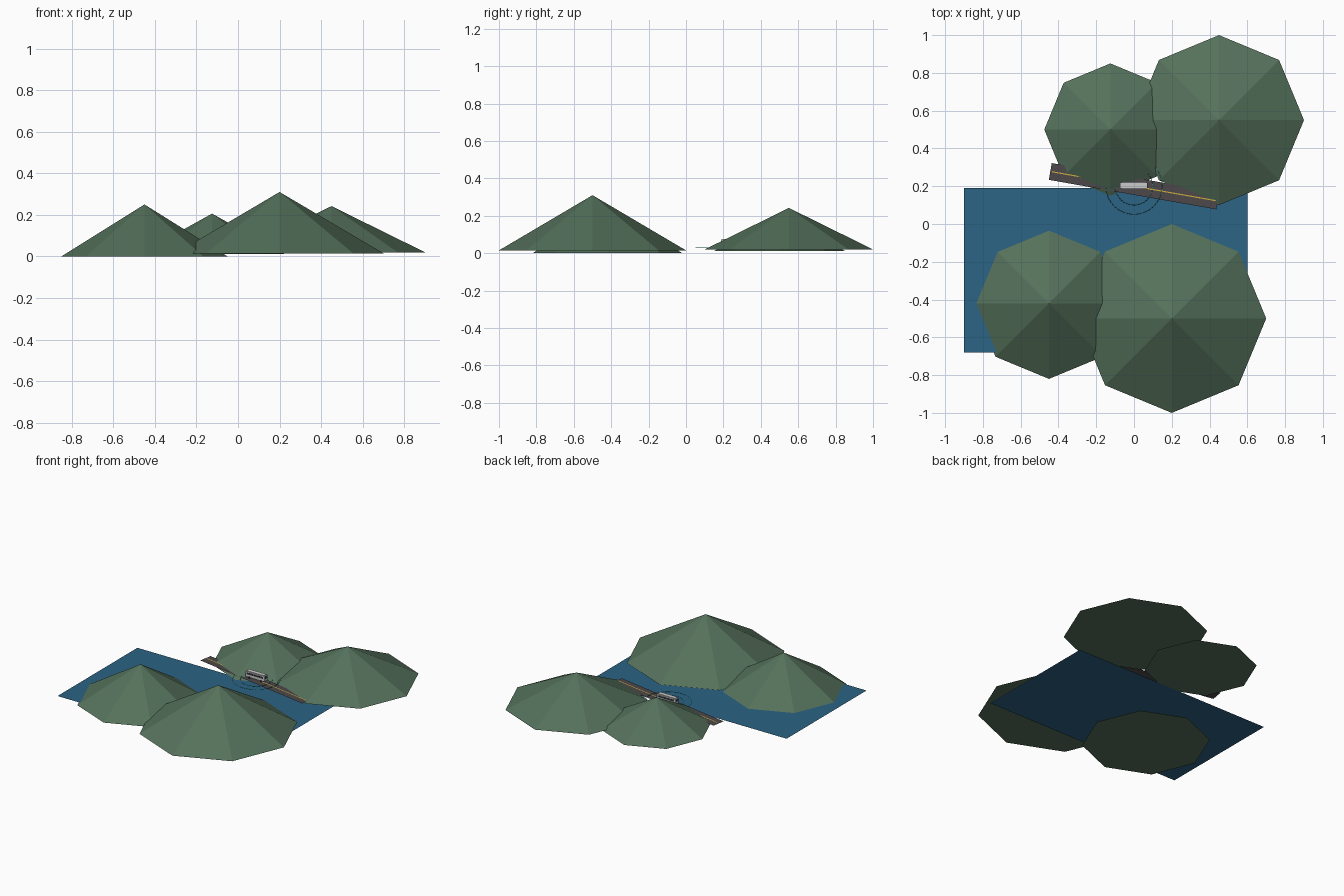
import bpy, math

if "Cube" in bpy.data.objects:
    bpy.data.objects.remove(bpy.data.objects["Cube"])


def material(name, rgb):
    m = bpy.data.materials.new(name)
    m.diffuse_color = (*rgb, 1)
    m.use_nodes = True
    m.node_tree.nodes["Principled BSDF"].inputs["Base Color"].default_value = m.diffuse_color
    return m


GREEN = material("hill_green", (0.09, 0.165, 0.105))
BLUE = material("water_blue", (0.025, 0.125, 0.23))
ASPHALT = material("asphalt", (0.075, 0.065, 0.07))
YELLOW = material("line_yellow", (0.6, 0.42, 0.05))
WHITE = material("bus_white", (0.65, 0.65, 0.66))
DARK = material("dark", (0.03, 0.035, 0.04))
TEAL = material("ring_teal", (0.03, 0.3, 0.32))


def finish(name, mat):
    o = bpy.context.object
    o.name = name
    o.data.materials.append(mat)
    return o


def plane(name, loc, size, mat, angle=0):
    bpy.ops.mesh.primitive_plane_add(size=1, location=loc, rotation=(0, 0, angle))
    o = finish(name, mat)
    o.scale = (*size, 1)


def box(name, loc, size, mat):
    bpy.ops.mesh.primitive_cube_add(size=1, location=loc)
    o = finish(name, mat)
    o.scale = size


# Four eight-sided hills: x, y, radius, base z, peak z
hills = [(-0.45, -0.42, 0.40, 0.0, 0.25),
         (0.20, -0.50, 0.50, 0.015, 0.31),
         (-0.125, 0.50, 0.35, 0.011, 0.206),
         (0.45, 0.55, 0.45, 0.02, 0.242)]
for i, (x, y, r, z0, z1) in enumerate(hills):
    bpy.ops.mesh.primitive_cone_add(vertices=8, radius1=r, radius2=0, depth=z1 - z0,
                                    location=(x, y, (z0 + z1) / 2))
    finish(f"hill_{i + 1}", GREEN)

# Lake sheet
plane("water", (-0.15, -0.245, 0.0095), (1.5, 0.87), BLUE)

# Slanted road with centre line
tilt = math.radians(-10)
plane("road", (0, 0.2, 0.026), (0.9, 0.09), ASPHALT, tilt)
plane("centre_line", (0, 0.2, 0.029), (0.88, 0.006), YELLOW, tilt)

# Bus: body, roof, window bands, windscreens
box("bus_body", (-0.002, 0.204, 0.053), (0.144, 0.034, 0.036), WHITE)
box("bus_roof", (-0.002, 0.204, 0.073), (0.132, 0.028, 0.004), WHITE)
for s in (-1, 1):
    box("bus_windows", (-0.002, 0.204 + s * 0.017, 0.059), (0.124, 0.002, 0.012), DARK)
    box("bus_windscreen", (-0.002 + s * 0.072, 0.204, 0.058), (0.002, 0.028, 0.015), DARK)
    for sx in (-1, 1):
        bpy.ops.mesh.primitive_cylinder_add(vertices=12, radius=0.008, depth=0.006,
                                            location=(sx * 0.045, 0.204 + s * 0.016, 0.035),
                                            rotation=(math.pi / 2, 0, 0))
        finish("wheel", DARK)

# Thin signal rings around the bus
for r in (0.10, 0.149):
    bpy.ops.mesh.primitive_torus_add(location=(0, 0.2, 0.028), major_radius=r,
                                     minor_radius=0.0012, major_segments=32, minor_segments=6)
    finish("signal_ring", TEAL)
